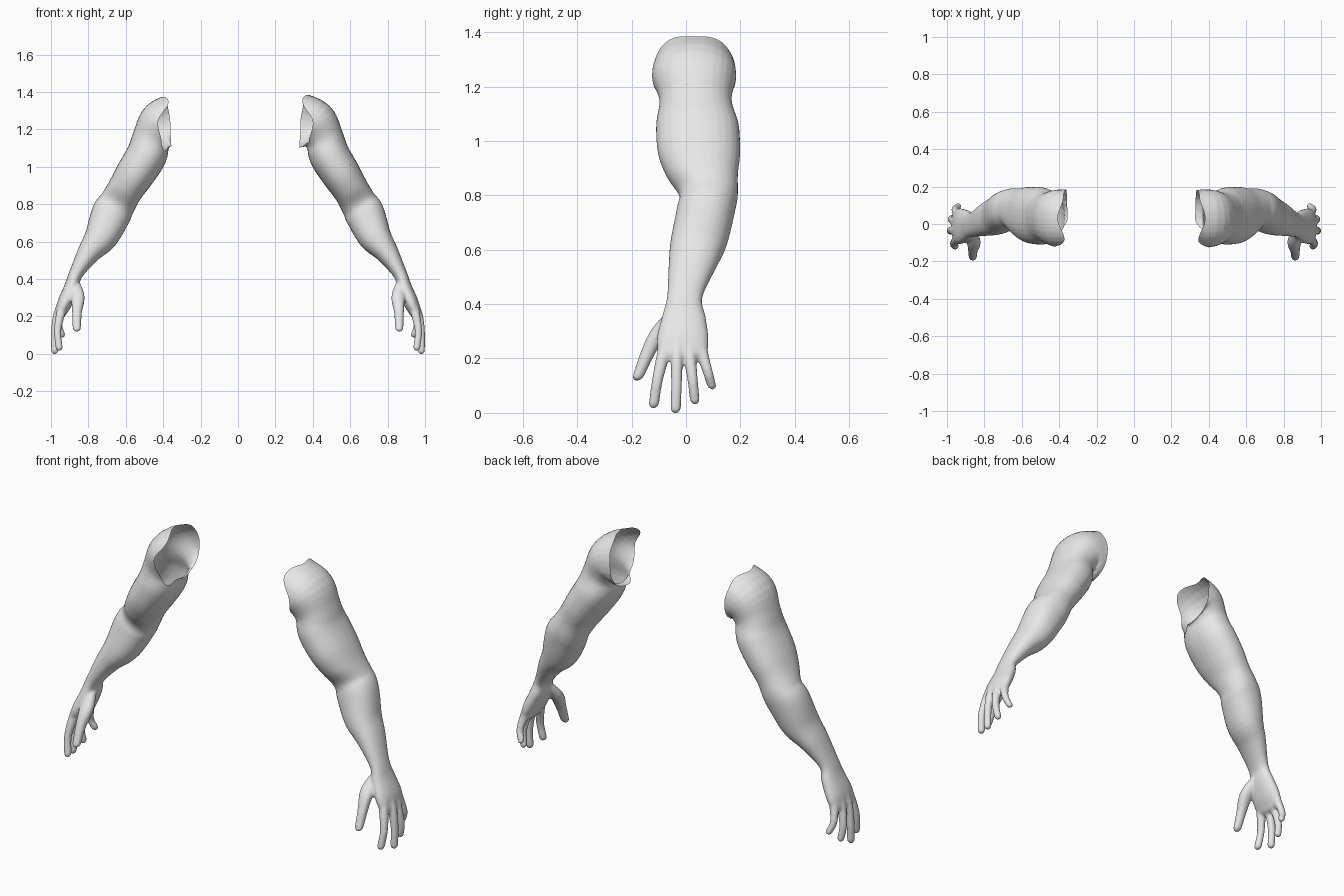
import bpy, bmesh, math
from mathutils import Vector

cube = bpy.data.objects.get("Cube")
if cube:
    bpy.data.objects.remove(cube, do_unlink=True)

skin = bpy.data.materials.new("light_grey")
skin.use_nodes = True
GREY = (0.8, 0.8, 0.8, 1)
skin.diffuse_color = GREY
skin.node_tree.nodes["Principled BSDF"].inputs["Base Color"].default_value = GREY

# Each section: outward x, y, z, half thickness, half width along y
LIMB = [
    (.20, .03, 1.29, .150, .152), (.33, .03, 1.255, .147, .153),
    (.41, .03, 1.235, .126, .154), (.462, .035, 1.155, .104, .133),
    (.490, .042, 1.065, .109, .152), (.555, .048, .96, .104, .151),
    (.605, .060, .88, .096, .131), (.645, .083, .81, .098, .108),
    (.677, .074, .755, .106, .108), (.730, .048, .635, .090, .105),
    (.798, .024, .545, .062, .088), (.868, -.005, .43, .037, .065),
    (.890, -.008, .36, .040, .080), (.925, -.012, .28, .040, .095),
    (.948, -.012, .225, .030, .092),
]
DIGITS = [
    # thumb
    [(.875, -.04, .37, .035, .035), (.857, -.095, .305, .037, .036),
     (.861, -.140, .225, .026, .028), (.862, -.174, .143, .022, .021)],
    # index finger
    [(.935, -.07, .27, .026, .026), (.953, -.088, .20, .023, .024),
     (.965, -.106, .12, .019, .020), (.956, -.118, .04, .019, .019)],
    # middle finger
    [(.943, -.03, .27, .026, .024), (.968, -.034, .20, .023, .022),
     (.981, -.035, .11, .019, .020), (.980, -.038, .022, .019, .019)],
    # ring finger
    [(.940, .012, .27, .026, .024), (.964, .016, .20, .023, .022),
     (.977, .025, .12, .019, .019), (.968, .032, .054, .018, .018)],
    # little finger
    [(.928, .045, .28, .026, .026), (.948, .062, .215, .022, .022),
     (.957, .080, .155, .018, .019), (.940, .094, .107, .017, .017)],
]
# Shoulder opening: distance from the middle at each eighth turn, from the back
RIM = [.362, .378, .408, .372, .428, .408, .355, .358]


def spline(points, steps=5):
    """Smooth curve through the sections."""
    p = [Vector(q) for q in points]
    p = [p[0] * 2 - p[1]] + p + [p[-1] * 2 - p[-2]]
    out = []
    for a, b, c, d in zip(p, p[1:], p[2:], p[3:]):
        for i in range(steps):
            t = i / steps
            out.append((b * 2 + (c - a) * t + (a * 2 - b * 5 + c * 4 - d) * t * t
                        + (b * 3 - a - c * 3 + d) * t ** 3) / 2)
    return out + [p[-2]]


def soft(v):
    return math.copysign(abs(v) ** 0.92, v)


def loft(bm, points, sides=28):
    """Closed oval tube through the sections, with a rounded far end."""
    path = spline(points)
    end = path[-1]
    step = (end - path[-2])
    heading = Vector(step[:3]).normalized()
    for deg in (25, 50, 70, 84):
        s, c = math.sin(math.radians(deg)), math.cos(math.radians(deg))
        pos = Vector(end[:3]) + heading * end[3] * s
        path.append(Vector((*pos, end[3] * c, end[4] * c)))
    rings = []
    for i, p in enumerate(path):
        d = path[min(i + 1, len(path) - 1)] - path[max(i - 1, 0)]
        n = Vector((-d[2], d[0])).normalized()
        ring = []
        for k in range(sides):
            ang = math.tau * k / sides
            w, v = p[3] * soft(math.cos(ang)), p[4] * soft(math.sin(ang))
            ring.append(bm.verts.new((p[0] + n.x * w, p[1] + v, p[2] + n.y * w)))
        rings.append(ring)
    for r, q in zip(rings, rings[1:]):
        for k in range(sides):
            j = (k + 1) % sides
            bm.faces.new((r[k], r[j], q[j], q[k]))
    bm.faces.new(rings[0])
    bm.faces.new(rings[-1])


def rim(y, z):
    """Where the shoulder opening lies for a point around the shoulder."""
    turn = (math.atan2(z - 1.24, y - .03) / math.tau) % 1 * len(RIM)
    i = int(turn)
    t = (1 - math.cos((turn - i) * math.pi)) / 2
    return RIM[i % 8] * (1 - t) + RIM[(i + 1) % 8] * t


# Limb, palm and digits fused into one smooth skin
bm = bmesh.new()
for part in [LIMB] + DIGITS:
    loft(bm, part)
bmesh.ops.recalc_face_normals(bm, faces=bm.faces[:])
mesh = bpy.data.meshes.new("arm_base")
bm.to_mesh(mesh)
bm.free()
base = bpy.data.objects.new("arm_base", mesh)
bpy.context.scene.collection.objects.link(base)
fuse = base.modifiers.new("fuse", 'REMESH')
fuse.mode = 'VOXEL'
fuse.voxel_size = 0.0065
relax = base.modifiers.new("relax", 'SMOOTH')
relax.factor = 0.5
relax.iterations = 6
graph = bpy.context.evaluated_depsgraph_get()
fused = bpy.data.meshes.new_from_object(base.evaluated_get(graph))
bpy.data.objects.remove(base, do_unlink=True)

# Open each shoulder along its curved rim and place the two arms
for name, side, reach in (("left_arm", 1, .028), ("right_arm", -1, 0)):
    bm = bmesh.new()
    bm.from_mesh(fused)
    for v in bm.verts:
        v.co.x -= rim(v.co.y, v.co.z) - reach
    bmesh.ops.bisect_plane(bm, geom=bm.verts[:] + bm.edges[:] + bm.faces[:],
                           plane_co=(0, 0, 0), plane_no=(1, 0, 0), clear_inner=True)
    for v in bm.verts:
        v.co.x = side * (v.co.x + rim(v.co.y, v.co.z) - reach)
    if side < 0:
        bmesh.ops.reverse_faces(bm, faces=bm.faces[:])
    floor = min(v.co.z for v in bm.verts)
    bmesh.ops.translate(bm, verts=bm.verts[:], vec=(0, 0, -floor))
    arm = bpy.data.meshes.new(name)
    bm.to_mesh(arm)
    bm.free()
    arm.materials.clear()
    arm.materials.append(skin)
    arm.shade_smooth()
    bpy.context.scene.collection.objects.link(bpy.data.objects.new(name, arm))
bpy.data.meshes.remove(fused)
